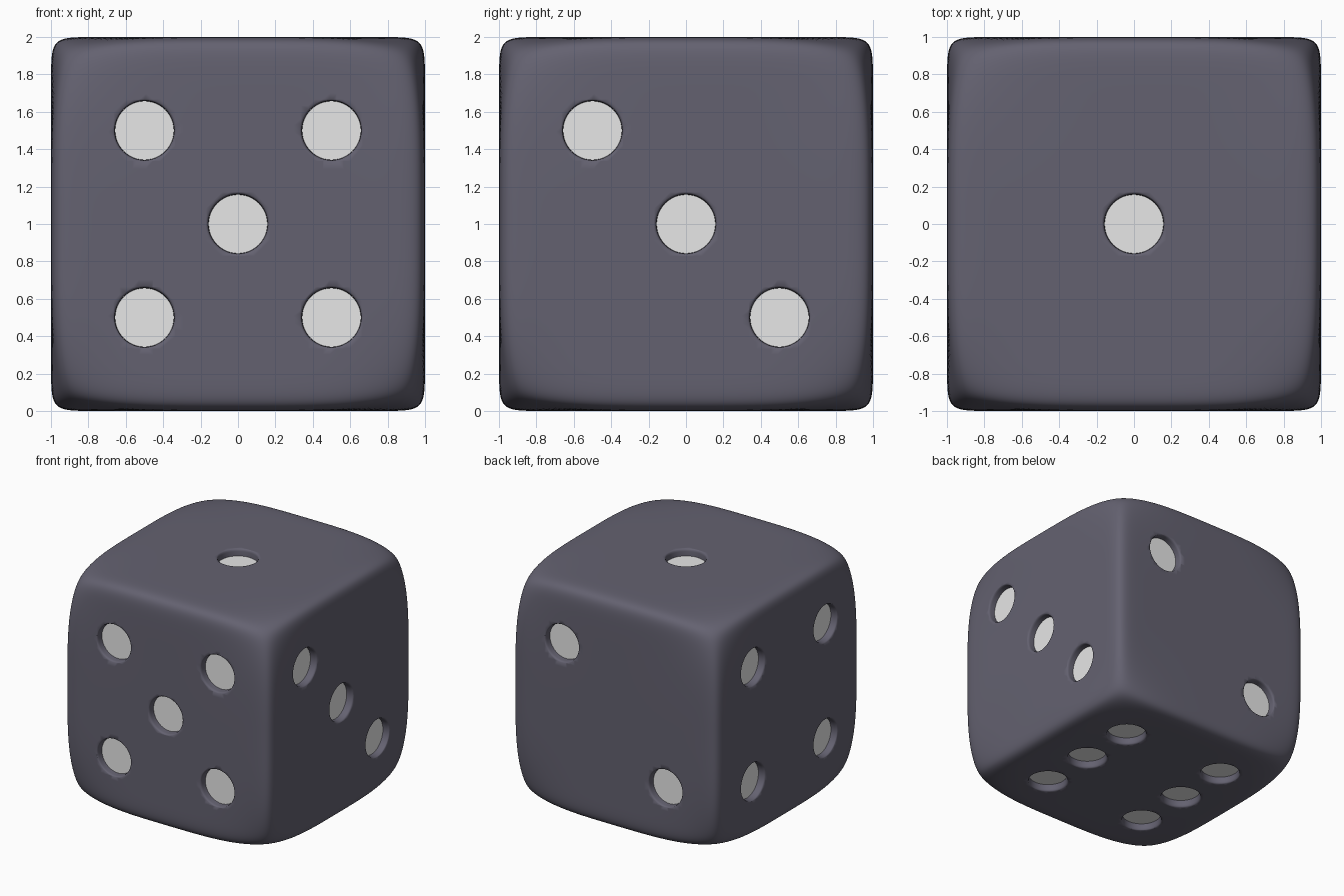
import bpy, bmesh, math
from mathutils import Vector, Matrix

if "Cube" in bpy.data.objects:
    bpy.data.objects.remove(bpy.data.objects["Cube"])

N = 64            # grid cells along each side of a face
P, M, K = 22, 3.5, 2.25   # edge sharpness, corner falloff, corner rounding
DEPTH = 0.06      # pip depth


def material(name, rgb):
    m = bpy.data.materials.new(name)
    m.diffuse_color = (*rgb, 1)
    m.use_nodes = True
    m.node_tree.nodes["Principled BSDF"].inputs["Base Color"].default_value = m.diffuse_color
    return m


body_mat = material("slate_body", (0.127, 0.121, 0.163))
pip_mat = material("white_pips", (0.8, 0.8, 0.8))

AXES = [Vector(a) for a in ((1, 0, 0), (-1, 0, 0), (0, 1, 0), (0, -1, 0), (0, 0, 1), (0, 0, -1))]


def facing(axis):
    return axis.to_track_quat('Z', 'Y').to_matrix().to_4x4()


def make_object(name, bm):
    bmesh.ops.recalc_face_normals(bm, faces=bm.faces)
    me = bpy.data.meshes.new(name)
    bm.to_mesh(me)
    bm.free()
    ob = bpy.data.objects.new(name, me)
    bpy.context.collection.objects.link(ob)
    return ob


def on_surface(v):
    """Pull a cube point in to the soft cube, rounder at corners than edges."""
    x, y, z = (abs(c) for c in v)
    a = x ** P + y ** P + z ** P
    b = K * (x * y * z) ** M
    lo, hi = 0.5, 1.0
    for _ in range(26):
        t = (lo + hi) / 2
        if a * t ** P + b * t ** (3 * M) > 1:
            hi = t
        else:
            lo = t
    return v * hi


def ease(s):
    return 0.35 * s + 0.65 * math.sin(s * math.pi / 2)


# die body: six grids, denser towards the edges
bm = bmesh.new()
for axis in AXES:
    new = bmesh.ops.create_grid(bm, x_segments=N, y_segments=N, size=1)["verts"]
    rot = facing(axis)
    for v in new:
        v.co = rot @ Vector((ease(v.co.x), ease(v.co.y), 1))
bmesh.ops.remove_doubles(bm, verts=bm.verts, dist=1e-4)
for v in bm.verts:
    v.co = on_surface(v.co)
die = make_object("die", bm)
die.data.materials.append(body_mat)
die.data.materials.append(pip_mat)

# pip layout on each face
H = 0.5
pips = [(0, 0, 1)]                                                    # top: one
pips += [(H, 1, H), (-H, 1, -H)]                                      # back: two
pips += [(1, -H, H), (1, 0, 0), (1, H, -H)]                           # right: three
pips += [(-1, y, z) for y in (-H, H) for z in (-H, H)]                # left: four
pips += [(x, -1, z) for x in (-H, H) for z in (-H, H)] + [(0, -1, 0)]  # front: five
pips += [(x, y, -1) for x in (-H, H) for y in (-H, 0, H)]             # bottom: six

# pip cutters: short round plugs with a flared rim
SIDES = 48
PROFILE = [(0.157, -DEPTH), (0.159, -0.02), (0.162, -0.007), (0.169, 0.0), (0.2, 0.02)]
bm = bmesh.new()
for p in pips:
    p = Vector(p)
    axis = next(a for a in AXES if a.dot(p) > 0.9)
    mat = Matrix.Translation(p) @ facing(axis)
    rings = [[bm.verts.new(mat @ Vector((r * math.cos(i * math.tau / SIDES),
                                         r * math.sin(i * math.tau / SIDES), h)))
              for i in range(SIDES)] for r, h in PROFILE]
    for lo, hi in zip(rings, rings[1:]):
        for i in range(SIDES):
            j = (i + 1) % SIDES
            bm.faces.new((lo[i], lo[j], hi[j], hi[i]))
    bm.faces.new(rings[0][::-1])
    bm.faces.new(rings[-1])
cutter = make_object("pip_cutter", bm)
cutter.hide_render = True

mod = die.modifiers.new("pips", 'BOOLEAN')
mod.operation = 'DIFFERENCE'
mod.solver = 'EXACT'
mod.object = cutter
bpy.ops.object.select_all(action='DESELECT')
bpy.context.view_layer.objects.active = die
die.select_set(True)
bpy.ops.object.modifier_apply(modifier=mod.name)
bpy.data.objects.remove(cutter)

# white floors: flat faces lying exactly at pip depth
for f in die.data.polygons:
    floor = any(f.normal.dot(a) > 0.999 and abs(f.center.dot(a) - (1 - DEPTH)) < 0.002 for a in AXES)
    f.material_index = 1 if floor else 0

die.data.transform(Matrix.Translation((0, 0, 1)))
bpy.ops.object.shade_smooth_by_angle(angle=math.radians(50))
